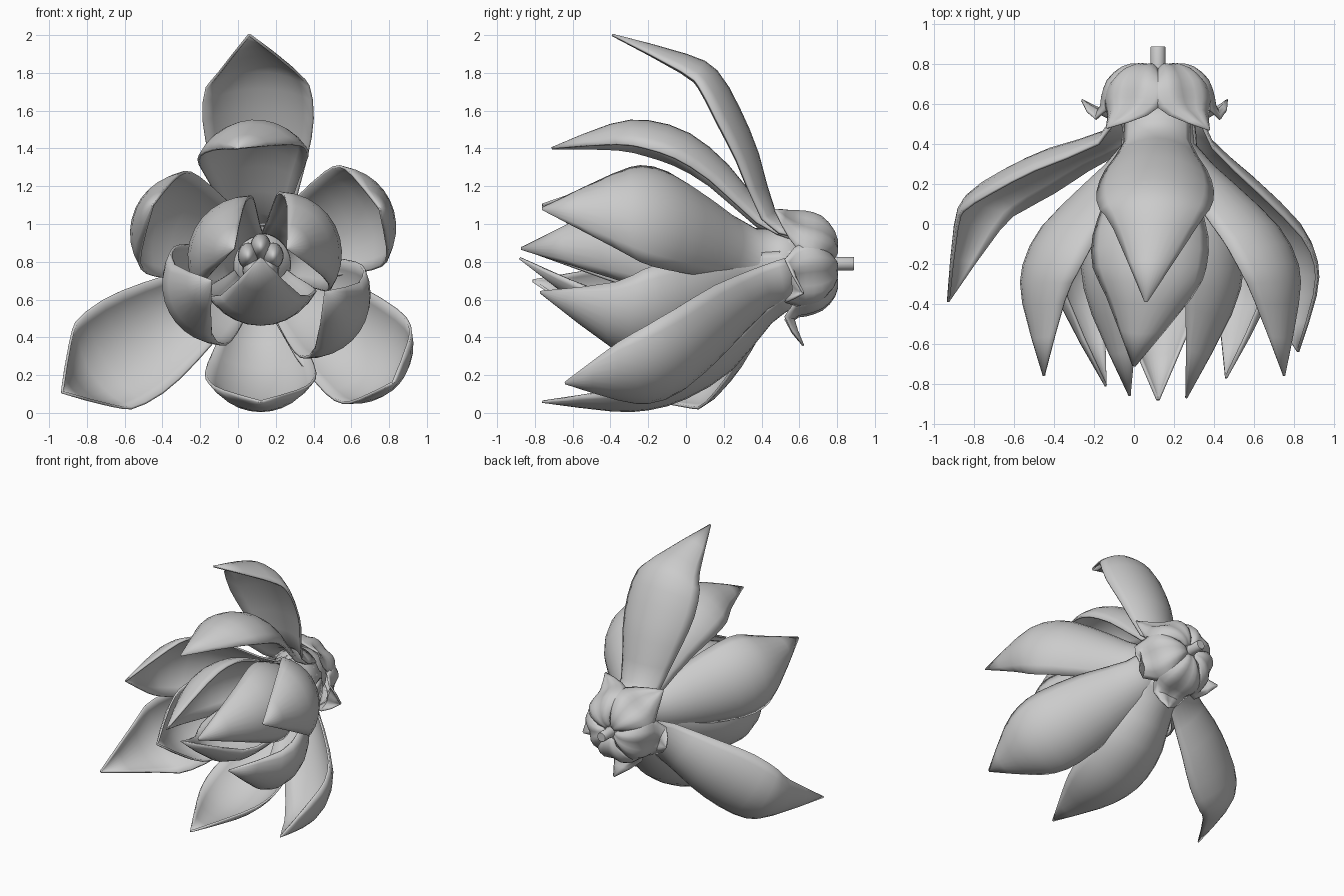
import bpy, math
from mathutils import Vector

if "Cube" in bpy.data.objects:
    bpy.data.objects.remove(bpy.data.objects["Cube"])

CX, CZ = 0.12, 0.79      # flower axis runs along y through this point


def make_mesh(name, verts, faces, angle=50):
    me = bpy.data.meshes.new(name)
    me.from_pydata(verts, [], faces)
    me.update()
    ob = bpy.data.objects.new(name, me)
    bpy.context.collection.objects.link(ob)
    bpy.context.view_layer.objects.active = ob
    ob.select_set(True)
    bpy.ops.object.shade_smooth_by_angle(angle=math.radians(angle))
    ob.select_set(False)
    return ob


def catmull(pts, steps):
    p = [Vector(q) for q in pts]
    p = [2 * p[0] - p[1]] + p + [2 * p[-1] - p[-2]]
    out = []
    for i in range(1, len(p) - 2):
        a, b, c, d = p[i - 1:i + 3]
        for k in range(steps):
            t = k / steps
            out.append(0.5 * (2 * b + (c - a) * t + (2 * a - 5 * b + 4 * c - d) * t * t
                              + (3 * b - a - 3 * c + d) * t ** 3))
    return out + [p[-2]]


def petal(name, az, profile, widths, tip, cup=55, thick=0.014, wave=0.0):
    """Cupped blade: profile = (y, radius) midline, widths = half widths, tip = (x, y, z)."""
    a = math.radians(az)
    rad = Vector((math.cos(a), 0, math.sin(a)))
    side = Vector((-math.sin(a), 0, math.cos(a)))
    rel = Vector((tip[0] - CX, 0, tip[2] - CZ))
    pts = [(y, r, w, 0) for (y, r), w in zip(profile, widths)]
    pts.append((tip[1], rel.dot(rad), 0.003, rel.dot(side)))
    line = catmull(pts, 2)
    n, cols, verts, faces = len(line), 10, [], []
    for i, (y, r, w, sk) in enumerate(line):
        d = line[min(i + 1, n - 1)] - line[max(i - 1, 0)]
        L = math.hypot(d[0], d[1])
        normal = (rad * -d[0] + Vector((0, d[1], 0))) / L
        P = Vector((CX, y, CZ)) + rad * r + side * sk
        t = math.radians(cup)
        R = max(w, 0.003) / math.sin(t)
        for j in range(cols + 1):
            u = 2 * j / cols - 1
            ripple = wave * math.cos(u * 2 * math.pi) * w
            verts.append(P + side * R * math.sin(t * u)
                         - normal * (R * (1 - math.cos(t * u)) + ripple))
    for i in range(n - 1):
        for j in range(cols):
            k = i * (cols + 1) + j
            faces.append((k, k + 1, k + cols + 2, k + cols + 1))
    ob = make_mesh(name, verts, faces)
    m = ob.modifiers.new("thickness", 'SOLIDIFY')
    m.thickness = thick
    m.offset = 0
    return ob


def lathe(name, profile, seg=20):
    """Revolve (y, radius) points about the flower axis."""
    verts = [(CX + r * math.cos(2 * math.pi * k / seg), y, CZ + r * math.sin(2 * math.pi * k / seg))
             for y, r in profile for k in range(seg)]
    faces = [(i * seg + k, i * seg + (k + 1) % seg, (i + 1) * seg + (k + 1) % seg, (i + 1) * seg + k)
             for i in range(len(profile) - 1) for k in range(seg)]
    faces += [tuple(range(seg)), tuple(range((len(profile) - 1) * seg, len(profile) * seg))]
    return make_mesh(name, verts, faces)


W = [0.16, 0.145, 0.23, 0.285, 0.28, 0.21]    # half widths along a petal, pinched at the neck
WO = [0.17, 0.165, 0.25, 0.29, 0.27, 0.20]    # outer petals, widest earlier

# outer petals, wide open
wide = [(0.58, 0.22), (0.47, 0.27), (0.38, 0.58), (0.28, 0.82), (0.16, 1.02), (0.0, 1.105)]
petal("outer_petal_top", 91, wide, WO, (0.06, -0.39, 2.0), 50)
left = [(y, r * 1.05) for y, r in wide]
petal("outer_petal_left", 213, left, WO, (-0.93, -0.39, 0.11), 50)
petal("outer_petal_right", 319,
      [(0.58, 0.22), (0.44, 0.28), (0.25, 0.54), (0.04, 0.81), (-0.16, 0.94), (-0.36, 0.965)],
      WO, (0.82, -0.64, 0.16), 54)

# middle petals, half open
half = [(0.58, 0.21), (0.43, 0.27), (0.22, 0.52), (0.02, 0.685), (-0.2, 0.755), (-0.4, 0.735)]
petal("middle_petal_top", 94, half, W, (0.0, -0.71, 1.40), 60)
low = [(0.58, 0.22), (0.45, 0.31), (0.24, 0.56), (0.0, 0.71), (-0.2, 0.77), (-0.4, 0.775)]
petal("middle_petal_bottom", 270, low, WO, (0.12, -0.76, 0.06), 55)
cupd = [(0.58, 0.2), (0.4, 0.185), (0.2, 0.40), (0.0, 0.625), (-0.2, 0.74), (-0.4, 0.75)]
petal("middle_petal_right", 26, cupd, W, (0.75, -0.76, 1.08), 55)
petal("middle_petal_left", 156, [(y, r * 0.95) for y, r in cupd], W, (-0.45, -0.76, 1.10), 55)

# lower petals curling inward
for name, az, k, tip in (("lower_petal_right", 326, 1.06, (0.46, -0.77, 0.64)),
                         ("lower_petal_left", 208, 0.91, (-0.14, -0.81, 0.70))):
    prof = [(0.58, 0.19), (0.4, 0.18), (0.2, 0.36), (0.0, 0.51), (-0.2, 0.59), (-0.42, 0.56)]
    petal(name, az, [(y, r * k) for y, r in prof], W, tip, 58)

# inner petals closing over the centre
inner = [(0.56, 0.15), (0.4, 0.14), (0.2, 0.25), (0.0, 0.34), (-0.22, 0.37), (-0.46, 0.32)]
for name, az, k, tip in (("inner_petal_bottom", 270, 0.87, (0.12, -0.88, 0.82)),
                         ("inner_petal_left", 152, 1.05, (-0.02, -0.86, 0.87)),
                         ("inner_petal_right", 27, 1.18, (0.26, -0.87, 0.87))):
    petal(name, az, [(y, r * k) for y, r in inner], W, tip, 62)

# sepals folded around the base, tips flaring outward: azimuth, tip y, tip radius
sepal = [(0.77, 0.03), (0.80, 0.09), (0.785, 0.17), (0.72, 0.24), (0.635, 0.27), (0.57, 0.295)]
for i, (az, ty, rt) in enumerate(((54, 0.47, 0.38), (126, 0.48, 0.38), (198, 0.62, 0.39),
                                  (274, 0.62, 0.44), (342, 0.62, 0.38))):
    a = math.radians(az + (6 if i % 2 else -6))
    petal("sepal_%d" % (i + 1), az, sepal, [0.025, 0.06, 0.12, 0.175, 0.18, 0.12],
          (CX + rt * math.cos(a), ty, CZ + rt * math.sin(a)), 36, 0.012, 0.06)

# base of the flower and stem
lathe("flower_base", [(0.36, 0.1), (0.42, 0.16), (0.55, 0.2), (0.68, 0.18), (0.75, 0.12), (0.78, 0.05)])
lathe("stem", [(0.74, 0.05), (0.8, 0.037), (0.885, 0.037), (0.89, 0.034)], 14)

# pistil buds in the centre
for i in range(5):
    a = math.radians(90 + 72 * i)
    bpy.ops.mesh.primitive_uv_sphere_add(segments=16, ring_count=10, radius=1,
        location=(CX + 0.07 * math.cos(a), 0.24, CZ + 0.02 + 0.07 * math.sin(a)))
    ob = bpy.context.object
    ob.name = "pistil_bud_%d" % (i + 1)
    ob.scale = (0.055, 0.2, 0.07)
    bpy.ops.object.shade_smooth()
